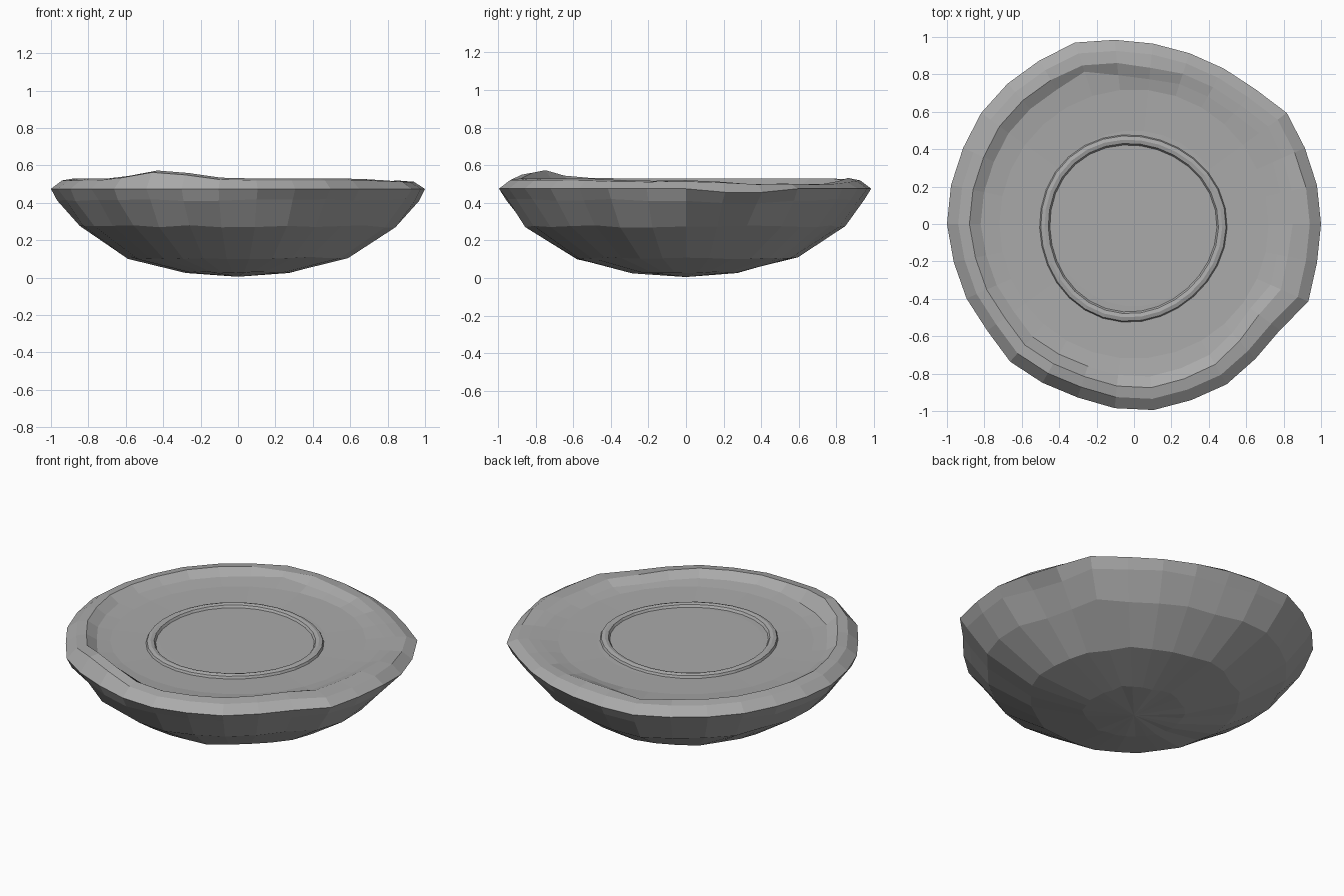
import bpy, bmesh, math, random

if "Cube" in bpy.data.objects:
    bpy.data.objects.remove(bpy.data.objects["Cube"], do_unlink=True)

random.seed(4)
SEGMENTS = 30

stone = bpy.data.materials.new("grey stone")
stone.use_nodes = True
GREY = (0.4, 0.4, 0.4, 1)
stone.diffuse_color = GREY
stone.node_tree.nodes["Principled BSDF"].inputs["Base Color"].default_value = GREY

# Uneven outer radius, one value per segment, counter-clockwise from +x
OUTLINE = [1.0, 1.0, 1.0, 1.01, .97, .96, .96, .97, .99, 1.02,
           1.01, 1.01, 1.01, 1.0, 1.0, 1.0, .985, .98, .97, .99,
           .98, .975, .99, 1.0, .99, .99, .97, .965, 1.02, 1.0]


def hump(angle, centre, width):
    """Smooth bump around one compass angle, in degrees."""
    d = (angle - centre + 180) % 360 - 180
    return math.exp(-(d / width) ** 2)


def rim_amount(angle):
    """Rim height: worn flat at the back left, low on the left."""
    worn = max(hump(angle, 28, 20), hump(angle, 52, 24))
    return max(0, 1 - worn - 0.4 * hump(angle, 345, 16))


def add_object(name, bm):
    bmesh.ops.recalc_face_normals(bm, faces=bm.faces)
    mesh = bpy.data.meshes.new(name)
    bm.to_mesh(mesh)
    bm.free()
    mesh.materials.append(stone)
    obj = bpy.data.objects.new(name, mesh)
    bpy.context.collection.objects.link(obj)
    return obj


def loft(name, profile, place, caps=True, loop=False):
    """Bridge one ring of vertices per profile point, with pointed ends."""
    bm = bmesh.new()
    rings = [[bm.verts.new(place(i, s, r, z)) for s in range(SEGMENTS)]
             for i, (r, z) in enumerate(profile)]
    pairs = list(zip(rings, rings[1:]))
    if loop:
        pairs.append((rings[-1], rings[0]))
    for a, b in pairs:
        for s in range(SEGMENTS):
            t = (s + 1) % SEGMENTS
            bm.faces.new((a[s], a[t], b[t], b[s]))
    if caps:
        for ring, z in ((rings[0], 0.005), (rings[-1], 0.48)):
            tip = bm.verts.new((0, 0, z))
            for s in range(SEGMENTS):
                bm.faces.new((ring[s], ring[(s + 1) % SEGMENTS], tip))
    return add_object(name, bm)


# Rock bowl: underside, outer edge, rim and floor
BODY = [(.28, .03), (.59, .105), (.85, .275), (.96, .415), (1, .475),
        (.94, .52), (.88, .53), (.82, .495), (.72, .484), (.5, .478), (.44, .48)]


def place_body(i, s, r, z):
    angle = s * 360 / SEGMENTS
    rim = rim_amount(angle)
    spread = OUTLINE[s] if 1 < i < 8 else 1
    if i in (5, 6):
        z = 0.497 + (z - 0.497) * rim
        z += 0.045 * hump(angle, 243, 14)
    if i in (6, 7):
        r -= 0.04 * hump(angle, 345, 30)
    if i in (6, 7) and 72 < angle < 120:
        r += random.uniform(-.03, .02)
        z += random.uniform(-.015, .01)
    # Crease and chip on the left flank
    crease = hump(angle, 18, 9)
    if i in (2, 3):
        r -= 0.07 * crease
    if i in (3, 4):
        z -= 0.03 * crease
    if i < 4:
        r += random.uniform(-.012, .012)
        z += random.uniform(-.006, .006)
    a = math.radians(angle)
    r *= spread
    return r * math.cos(a), r * math.sin(a), z


loft("rock_bowl", BODY, place_body)

# Raised ring around the central disc
RING = [(.505, .47), (.495, .492), (.475, .498), (.455, .493), (.44, .47)]


def place_ring(i, s, r, z):
    a = s * math.tau / SEGMENTS
    r += 0.008 * math.sin(3 * a + 1)
    return r * math.cos(a) - .01, r * math.sin(a) - .02, z


loft("floor_ring", RING, place_ring, caps=False, loop=True)
